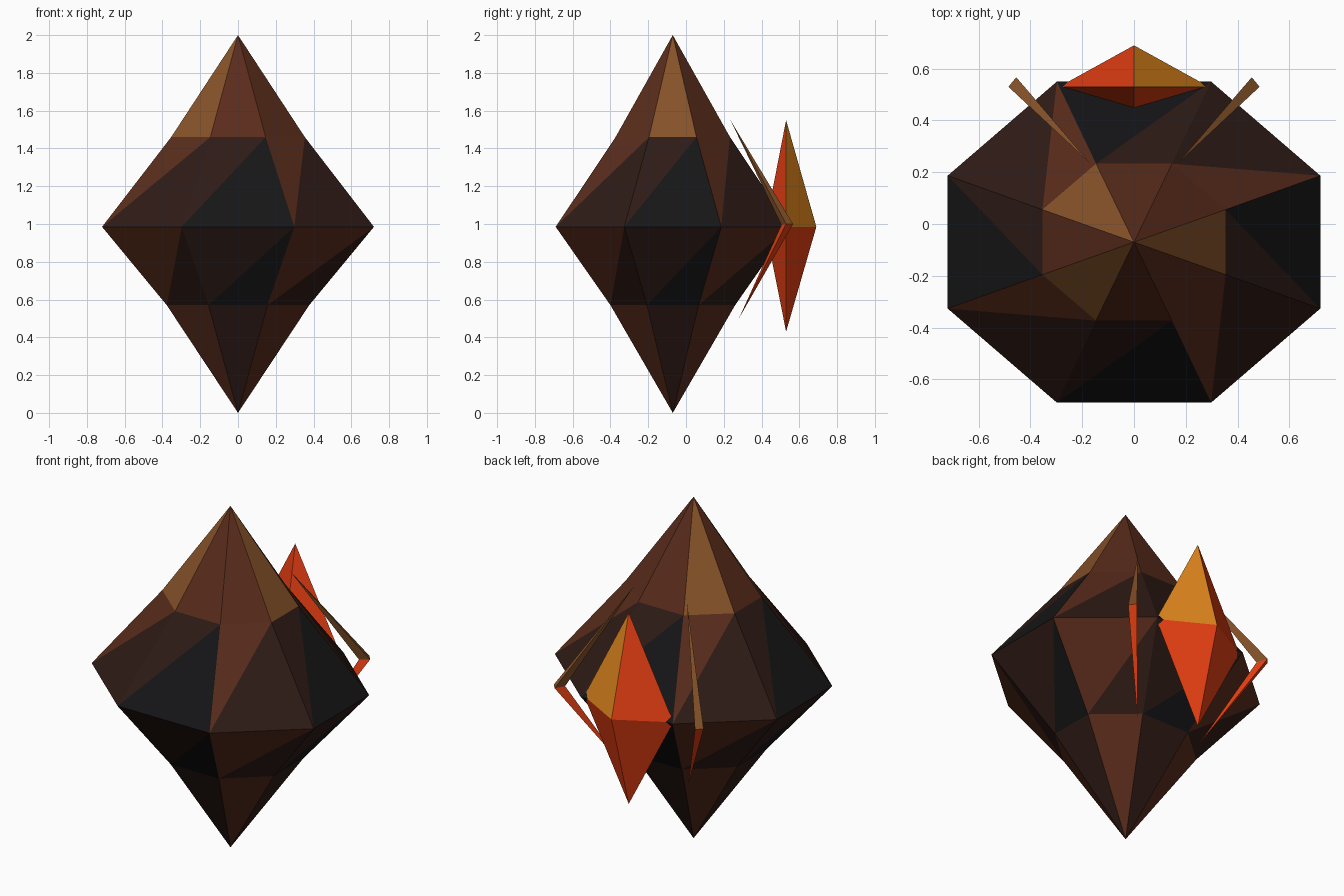
import bpy
from math import cos, sin, radians

if "Cube" in bpy.data.objects:
    bpy.data.objects.remove(bpy.data.objects["Cube"])


def make_mat(name, rgb):
    m = bpy.data.materials.new(name)
    m.diffuse_color = (*rgb, 1)
    m.use_nodes = True
    m.node_tree.nodes["Principled BSDF"].inputs["Base Color"].default_value = m.diffuse_color
    return m


MATS = [make_mat("black", (0.008, 0.008, 0.009)),
        make_mat("dark_brown", (0.028, 0.011, 0.008)),
        make_mat("brown", (0.1, 0.025, 0.011)),
        make_mat("bronze", (0.24, 0.085, 0.022)),
        make_mat("red_orange", (0.8, 0.05, 0.006)),
        make_mat("amber", (0.75, 0.24, 0.012))]
BLACK, DARK, BROWN, BRONZE, RED, AMBER = range(6)


def build(name, verts, faces):
    """faces: list of (vertex indices, material index)"""
    me = bpy.data.meshes.new(name)
    me.from_pydata(verts, [], [f for f, _ in faces])
    for m in MATS:
        me.materials.append(m)
    for p, (_, c) in zip(me.polygons, faces):
        p.material_index = c
    ob = bpy.data.objects.new(name, me)
    bpy.context.collection.objects.link(ob)
    return ob


# Eight-sided body: lower, middle and upper rings plus two tips
CY = -0.07
verts = []
for rx, ry, z in ((0.408, 0.357, 0.57), (0.779, 0.671, 0.985), (0.383, 0.328, 1.46)):
    for k in range(8):
        a = radians(45 * k - 22.5)
        verts.append((rx * cos(a), CY + ry * sin(a), z))
verts += [(0, CY, 0), (0, CY, 2)]
faces = []
for k in range(8):  # even k faces along an axis, odd k faces a diagonal
    n = (k + 1) % 8
    s = k % 2
    d0, d1, m0, m1, u0, u1 = k, n, 8 + k, 8 + n, 16 + k, 16 + n
    faces += [((24, d1, d0), BROWN if s else DARK),
              ((d0, d1, m1), DARK if s else BLACK),
              ((d0, m1, m0), BROWN if s else DARK),
              ((m0, m1, u1), DARK if s else BLACK),
              ((m0, u1, u0), BROWN if s else DARK),
              ((u0, u1, 25), BRONZE if k in (0, 3, 5) else BROWN)]
build("body", verts, faces)

# Bright crystal at the back
ring = [(0.29, 0.53, 0.985), (0, 0.69, 0.985), (-0.29, 0.53, 0.985), (0, 0.42, 0.985)]
faces = []
for k in range(4):
    n = (k + 1) % 4
    faces += [((k, n, 4), AMBER if k == 0 else RED), ((n, k, 5), RED)]
build("back_crystal", ring + [(0, 0.53, 1.55), (0, 0.53, 0.43)], faces)

# Slim bent spikes on either side of the crystal
for side, s in (("right", 1), ("left", -1)):
    pts = [(0.485, 0.53, 1.0), (0.455, 0.567, 1.0), (0.43, 0.505, 0.995),
           (0.17, 0.235, 1.55), (0.21, 0.28, 0.5)]
    faces = []
    for k in range(3):
        n = (k + 1) % 3
        faces += [((k, n, 3)[::s], BRONZE), ((n, k, 4)[::s], RED)]
    build(side + "_spike", [(s * x, y, z) for x, y, z in pts], faces)
